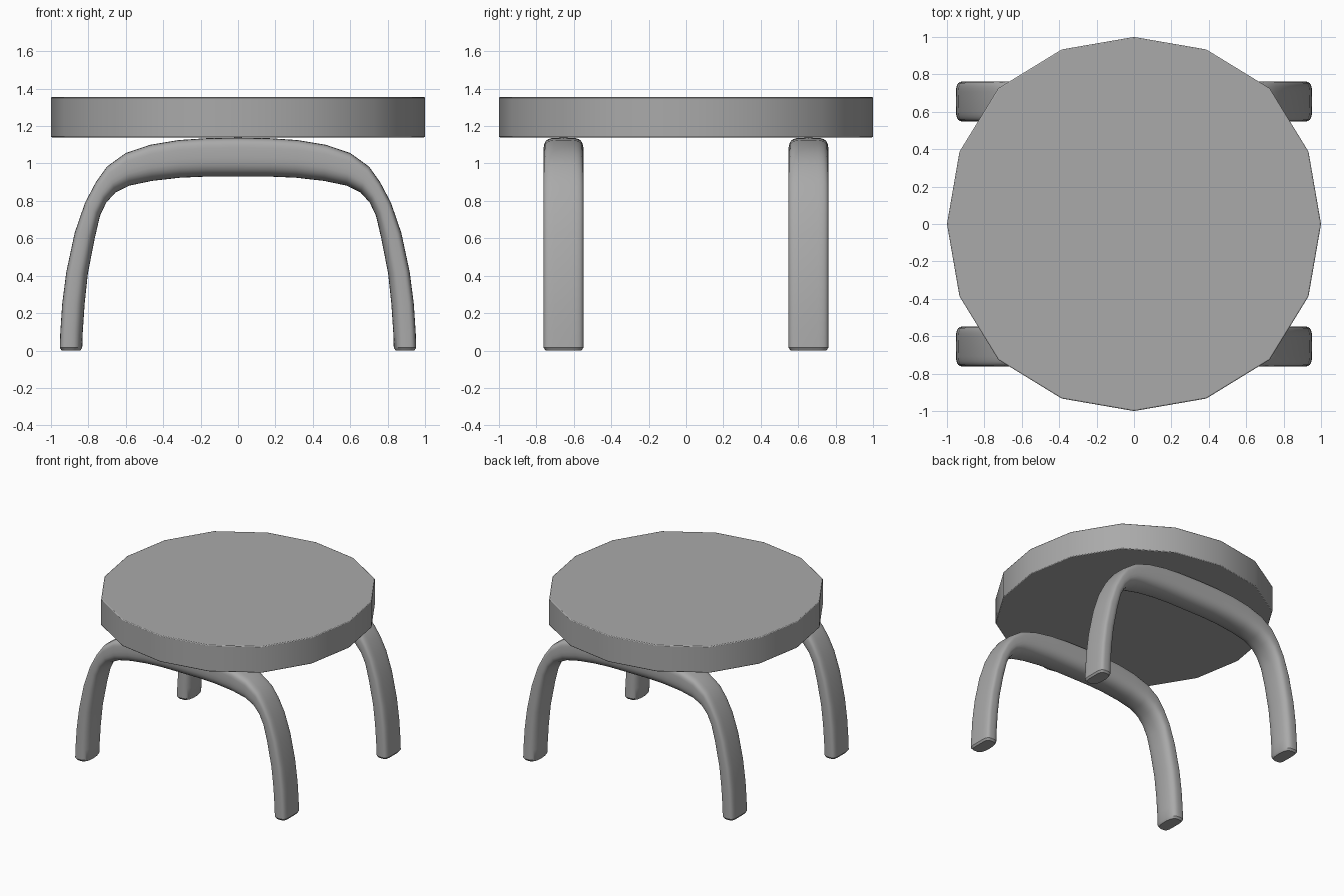
import bpy, bmesh, math

if "Cube" in bpy.data.objects:
    bpy.data.objects.remove(bpy.data.objects["Cube"])

grey = bpy.data.materials.new("plain grey")
grey.diffuse_color = (0.4, 0.4, 0.4, 1)
grey.use_nodes = True
grey.node_tree.nodes["Principled BSDF"].inputs["Base Color"].default_value = grey.diffuse_color


def loft(name, rings, bevel=0):
    """Skin a list of closed rings and cap both ends."""
    bm = bmesh.new()
    loops = [[bm.verts.new(p) for p in ring] for ring in rings]
    n = len(loops[0])
    for a, b in zip(loops, loops[1:]):
        for i in range(n):
            j = (i + 1) % n
            bm.faces.new((a[i], a[j], b[j], b[i]))
    bm.faces.new(loops[0])
    bm.faces.new(loops[-1])
    bmesh.ops.recalc_face_normals(bm, faces=bm.faces[:])
    mesh = bpy.data.meshes.new(name)
    bm.to_mesh(mesh)
    bm.free()
    mesh.materials.append(grey)
    obj = bpy.data.objects.new(name, mesh)
    bpy.context.collection.objects.link(obj)
    bpy.ops.object.select_all(action='DESELECT')
    obj.select_set(True)
    bpy.context.view_layer.objects.active = obj
    bpy.ops.object.shade_smooth_by_angle(angle=math.radians(35))
    if bevel:
        mod = obj.modifiers.new("soft rim", 'BEVEL')
        mod.width, mod.segments = bevel, 2
        mod.limit_method, mod.angle_limit = 'ANGLE', math.radians(40)
    return obj


# Seat: sixteen-sided disc, slightly fuller on the diagonals
radii = [1.0, 1.01, 1.026, 1.01]
outline = [(radii[i % 4] * math.cos(i * math.pi / 8),
            radii[i % 4] * math.sin(i * math.pi / 8)) for i in range(16)]
loft("seat", [[(x, y, z) for x, y in outline] for z in (1.14, 1.355)], 0.006)

# Bent legs: outer and inner edge of one half, from foot to centre
HALF = [  # outer x, outer z, inner x, inner z
    (.943, .0, .843, .0), (.953, .015, .833, .015),
    (.95, .10, .83, .10), (.94, .25, .82, .25), (.918, .42, .803, .41),
    (.873, .63, .766, .60), (.818, .79, .738, .72), (.76, .90, .705, .79),
    (.70, .984, .655, .845), (.60, 1.056, .58, .882), (.47, 1.10, .46, .907),
    (.32, 1.125, .31, .924), (.17, 1.135, .17, .93), (0, 1.138, 0, .93)]
path = HALF + [(-a, b, -c, d) for a, b, c, d in HALF[-2::-1]]


def section(n=32):
    """Flat-backed outer side (v > 0) and a rounder inner side (v < 0)."""
    pts = []
    for i in range(n):
        t = 2 * math.pi * i / n
        c, s = math.cos(t), math.sin(t)
        e = 2 / 4.5 if s > 0 else 2 / 2.5
        pts.append((math.copysign(abs(c) ** e, c), math.copysign(abs(s) ** e, s)))
    return pts


def bent_leg(name, y):
    rings = []
    for k, (ox, oz, ix, iz) in enumerate(path):
        half = 0.095 if k in (0, len(path) - 1) else 0.107
        ring = []
        for u, v in section():
            f = (v + 1) / 2
            ring.append((ix + (ox - ix) * f, y + u * half, iz + (oz - iz) * f))
        rings.append(ring)
    return loft(name, rings)


bent_leg("front_leg_pair", -0.655)
bent_leg("back_leg_pair", 0.655)
